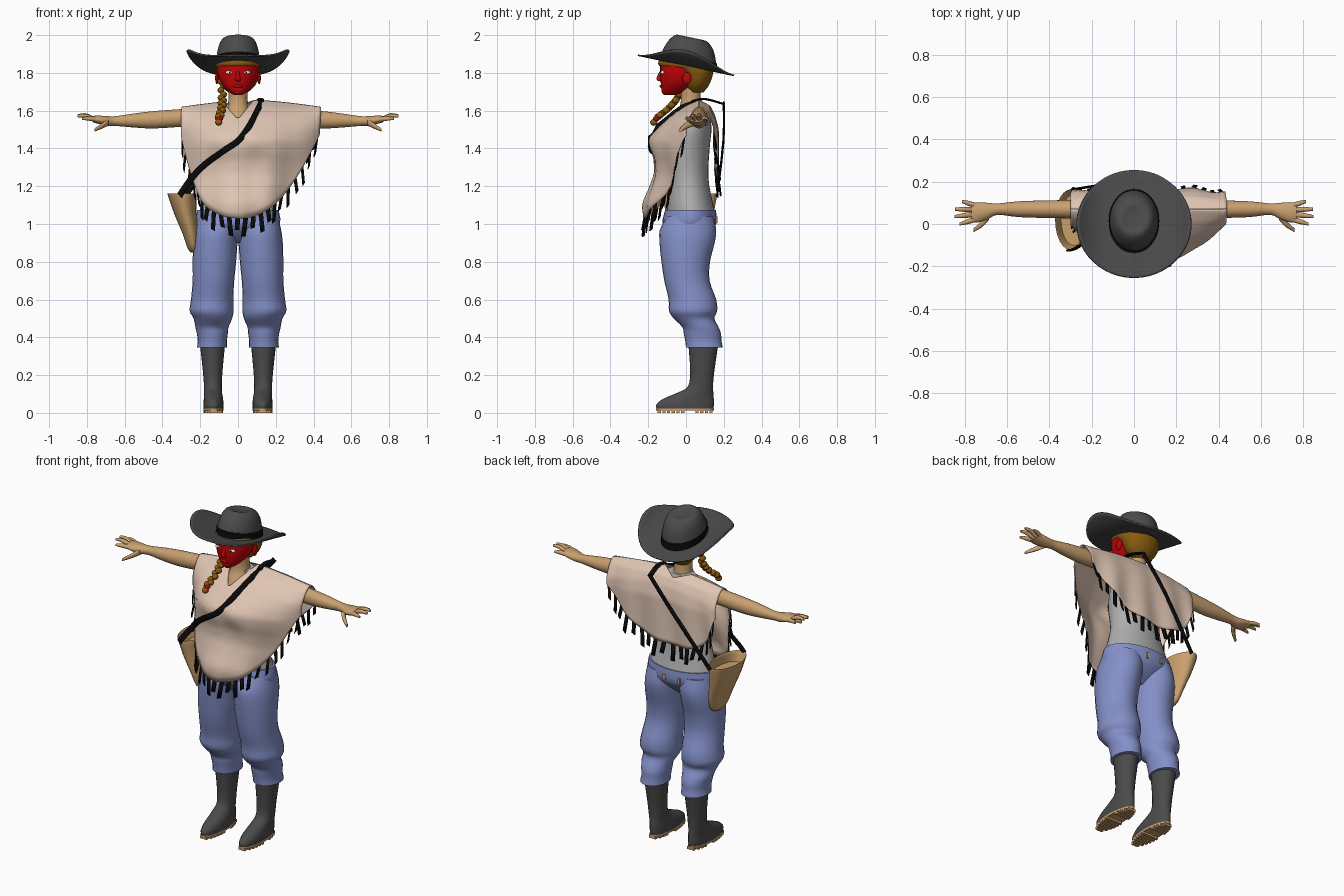
import bpy, bmesh, math
from mathutils import Vector

if "Cube" in bpy.data.objects:
    bpy.data.objects.remove(bpy.data.objects["Cube"])


def material(name, *rgb):
    m = bpy.data.materials.new(name)
    m.use_nodes = True
    m.diffuse_color = (*rgb, 1)
    m.node_tree.nodes["Principled BSDF"].inputs["Base Color"].default_value = (*rgb, 1)
    return m


GREY = material("charcoal felt", .07, .07, .07)
BLACK = material("black", .003, .003, .003)
CLOTH = material("beige wool", .74, .56, .45)
SKIN = material("skin", .58, .35, .16)
DENIM = material("blue denim", .23, .28, .58)
SHIRT = material("light grey shirt", .42, .42, .42)
RED = material("red face", .55, .001, .002)
HAIR = material("golden brown hair", .25, .105, .005)
TAN = material("tan leather", .58, .35, .15)
WHITE = material("eye white", .85, .85, .85)
X, Y, Z = Vector((1, 0, 0)), Vector((0, 1, 0)), Vector((0, 0, 1))


def finish(name, bm, mat, thickness=0, angle=50):
    bmesh.ops.recalc_face_normals(bm, faces=bm.faces)
    mesh = bpy.data.meshes.new(name)
    bm.to_mesh(mesh)
    bm.free()
    mesh.materials.append(mat)
    mesh.shade_smooth()
    mesh.set_sharp_from_angle(angle=math.radians(angle))
    obj = bpy.data.objects.new(name, mesh)
    bpy.context.collection.objects.link(obj)
    if thickness:
        mod = obj.modifiers.new("thickness", 'SOLIDIFY')
        mod.thickness, mod.offset = thickness, 0
    return obj


def spline(pts, t):
    """Catmull-Rom point on a list of tuples, t from 0 to 1."""
    n = len(pts) - 1
    i = min(int(t * n), n - 1)
    f = t * n - i
    a, b, c, d = (pts[min(max(k, 0), n)] for k in range(i - 1, i + 3))
    return [q + f / 2 * (r - p + f * (2 * p - 5 * q + 4 * r - s + f * (3 * (q - r) + s - p)))
            for p, q, r, s in zip(a, b, c, d)]


def loft(name, rings, mat, u=X, v=Y, sides=24, steps=3, tilt=0, caps=True, thickness=0):
    """Skin over oval rings (x, y, z, radius along u, radius along v)."""
    bm = bmesh.new()
    count = (len(rings) - 1) * steps
    rows = []
    for k in range(count + 1):
        x, y, z, ru, rv = spline(rings, k / count)
        row = []
        for j in range(sides):
            a = math.tau * j / sides
            p = Vector((x, y, z)) + u * (ru * math.cos(a)) + v * (rv * math.sin(a))
            p.z += tilt * p.y
            row.append(bm.verts.new(p))
        rows.append(row)
    for r, q in zip(rows, rows[1:]):
        for j in range(sides):
            i = (j + 1) % sides
            bm.faces.new((r[j], r[i], q[i], q[j]))
    if caps:
        bm.faces.new(rows[0])
        bm.faces.new(rows[-1])
    return finish(name, bm, mat, thickness)


def ball(name, loc, size, mat):
    bm = bmesh.new()
    bmesh.ops.create_uvsphere(bm, u_segments=16, v_segments=10, radius=1)
    for vert in bm.verts:
        vert.co = Vector(loc) + vert.co * Vector(size)
    return finish(name, bm, mat)


def box(bm, loc, size):
    for vert in bmesh.ops.create_cube(bm, size=1)["verts"]:
        vert.co = Vector(loc) + vert.co * Vector(size)


def span(x, z, rx, y0, y1):
    """Upright ring given by its front and back y."""
    return (x, (y0 + y1) / 2, z, rx, (y1 - y0) / 2)


def ramp(table, d):
    for (a, p), (b, q) in zip(table, table[1:]):
        if d <= b:
            return p + (q - p) * max(0, (d - a) / (b - a))
    return table[-1][1]


# Torso and trousers
loft("shirt", [span(0, 1.04, .21, -.1, .162), span(0, 1.12, .19, -.1, .14),
               span(0, 1.25, .155, -.1, .118), span(0, 1.4, .16, -.12, .125),
               span(0, 1.52, .165, -.07, .135), span(0, 1.6, .13, -.005, .11),
               span(0, 1.635, .075, -.015, .095)], SHIRT, sides=32)
loft("trouser_hips", [span(0, 1.075, .215, -.11, .158), span(0, 1, .222, -.125, .16),
                      span(0, .94, .16, -.085, .11), span(0, .9, .07, -.04, .06)], DENIM, sides=32)
bm = bmesh.new()
for x in (-.065, .035):
    box(bm, (x, .161, 1.022), (.014, .009, .034))
finish("belt_loops", bm, TAN)

for side, s in (("left", 1), ("right", -1)):
    leg = [(1.04, .108, .104, -.1, .145), (.97, .114, .114, -.138, .16), (.9, .12, .117, -.14, .152),
           (.8, .125, .115, -.13, .127), (.7, .13, .11, -.115, .125), (.6, .137, .112, -.092, .16),
           (.54, .14, .116, -.09, .165), (.5, .133, .102, -.065, .15), (.455, .138, .088, -.02, .172),
           (.42, .136, .082, -.012, .185), (.38, .136, .077, -.004, .188), (.345, .138, .079, 0, .195)]
    loft(side + "_trouser_leg", [span(s * x, z, r, a, b) for z, x, r, a, b in leg], DENIM)

    # Boots with treaded soles
    boot = [(.022, .13, .052, -.155, .145), (.045, .13, .053, -.157, .148),
            (.075, .13, .051, -.12, .147), (.105, .132, .048, -.05, .145),
            (.14, .133, .047, .01, .143), (.22, .134, .052, .022, .15), (.37, .135, .067, .012, .172)]
    loft(side + "_boot", [span(s * x, z, r, a, b) for z, x, r, a, b in boot], GREY)
    bm = bmesh.new()
    for k in range(12):
        y = -.142 + k * .025
        if k not in (6, 7):
            half = .052 * math.sqrt(1 - ((y + .004) / .153) ** 2)
            box(bm, (s * .13, y, .008), (2 * half, .017, .016))
    finish(side + "_sole_treads", bm, TAN)
    loft(side + "_sole", [span(s * .13, z, .053, -.158, .148) for z in (.012, .024)], TAN, steps=1)

    # Arms, hands and fingers
    arm = [(.1, .07, 1.575, .055, .05), (.25, .07, 1.565, .045, .047), (.44, .07, 1.552, .041, .046),
           (.55, .07, 1.548, .037, .037), (.645, .07, 1.545, .027, .026), (.69, .062, 1.545, .038, .026),
           (.74, .055, 1.552, .048, .022), (.77, .055, 1.556, .042, .016)]
    loft(side + "_arm", [(s * x, *rest) for x, *rest in arm], SKIN, Y, Z)
    loft(side + "_sleeve", [(s * x, .07, 1.57, r, r) for x, r in ((.1, .062), (.17, .056), (.23, .051))],
         SHIRT, Y, Z)
    tips = [((.75, .088), (.815, .107), 1.56), ((.76, .068), (.848, .07), 1.575),
            ((.76, .045), (.85, .035), 1.572), ((.75, .022), (.825, 0), 1.558)]
    for k, (a, b, z) in enumerate(tips):
        mid = ((a[0] + b[0]) / 2, (a[1] + b[1]) / 2)
        loft(f"{side}_finger_{k + 1}", [(s * a[0], a[1], 1.554, .013, .013),
             (s * mid[0], mid[1], z, .012, .012), (s * b[0], b[1], z, .007, .007)], SKIN, Y, Z, 10)
    loft(side + "_thumb", [(s * .685, .045, 1.54, .024, .02), (s * .715, .005, 1.522, .017, .016),
                           (s * .76, -.03, 1.497, .009, .009)], SKIN, Y, Z, 10)

# Neck and head
loft("neck", [(0, .005, 1.53, .075, .085), (0, .018, 1.58, .07, .075), (0, .026, 1.64, .052, .054),
              (0, .02, 1.75, .05, .052)], SKIN)
loft("face", [span(0, 1.682, .02, -.115, -.06), span(0, 1.698, .046, -.128, -.01),
              span(0, 1.74, .086, -.133, .05), span(0, 1.8, .108, -.137, .08),
              span(0, 1.86, .108, -.132, .09), span(0, 1.89, .09, -.1, .09)], RED, sides=32)
loft("hair", [span(0, 1.695, .05, .02, .09), span(0, 1.735, .092, -.01, .122),
              span(0, 1.79, .113, -.03, .142), span(0, 1.822, .117, -.08, .145),
              span(0, 1.838, .118, -.143, .145), span(0, 1.87, .114, -.14, .145),
              span(0, 1.89, .1, -.11, .13)], HAIR, sides=32)
loft("nose", [(0, -.13, 1.81, .008, .008), (0, -.14, 1.78, .011, .014),
              (0, -.138, 1.762, .016, .016), (0, -.128, 1.755, .01, .006)], RED, sides=12)
ball("lips", (0, -.128, 1.73), (.028, .012, .009), RED)
for side, s in (("left", 1), ("right", -1)):
    ball(side + "_eye", (s * .046, -.123, 1.802), (.02, .012, .01), WHITE)
    ball(side + "_pupil", (s * .044, -.133, 1.802), (.005, .004, .006), BLACK)
    ball(side + "_ear", (s * .112, .005, 1.772), (.009, .023, .032), RED)

# Braid
for k in range(14):
    x, y, z = spline([(-.085, -.02, 1.77), (-.083, -.04, 1.68), (-.085, -.085, 1.62), (-.098, -.148, 1.568)], k / 13)
    ball(f"braid_knot_{k + 1}", (x + .007 * (-1) ** k, y, z), (.018, .02, .017), HAIR)
ball("braid_tie", (-.1, -.157, 1.557), (.022, .019, .013), RED)
ball("braid_end", (-.102, -.17, 1.538), (.019, .02, .018), HAIR)

# Wide hat
TILT = -.21
loft("hat_crown", [(0, y, 1.84 + h, rx, ry) for h, y, rx, ry in
                   ((0, .015, .117, .147), (.05, .017, .114, .142), (.105, .025, .103, .122),
                    (.14, .028, .086, .096), (.153, .025, .062, .07), (.145, .02, .03, .04))],
     GREY, sides=40, tilt=TILT)
loft("hat_band", [(0, .015, 1.84 + h, r, r + .03) for h, r in ((0, .12), (.045, .118))],
     BLACK, sides=40, steps=1, tilt=TILT)
brim = loft("hat_brim", [(0, .015 * (1 - t), 1.84, .11 + .16 * t, .14 + .115 * t) for t in (0, .33, .67, 1)],
            GREY, sides=48, tilt=TILT, caps=False, thickness=.008)
for vert in brim.data.vertices:
    vert.co.z += .078 * (vert.co.x / .27) ** 4

# Poncho: two draped panels meeting on the shoulder line
FRONT = [(0, .07), (.03, 0), (.08, -.075), (.14, -.135), (.2, -.178), (.26, -.178), (.32, -.165),
         (.39, -.165), (.47, -.195), (.55, -.232), (.63, -.225)]
BACK = [(0, .07), (.03, .125), (.08, .15), (.15, .167), (.4, .165)]
HEM_F = [(-.3, 1.46), (-.25, 1.27), (-.19, 1.12), (-.1, 1.05), (.02, 1.03),
         (.13, 1.06), (.23, 1.14), (.33, 1.28), (.43, 1.47)]
HEM_B = [(-.3, 1.46), (-.24, 1.3), (-.12, 1.24), (.03, 1.24), (.18, 1.27), (.31, 1.36), (.43, 1.48)]
COLS, ROWS = 48, 26


def drape(u, v, hem, table, way, notch):
    e = abs(2 * u - 1)
    xt, shoulder = -.3 + .74 * u, 1.655 - .038 * e ** 1.5
    xh, zh = spline(hem, u)
    top = shoulder - notch * max(0, 1 - abs(xt) / .085)
    w = v ** 1.5
    x, z = xt + (xh - xt) * w, top + (zh - top) * w
    d = max(0, shoulder - z)
    edge = .07 + way * .075 * math.sqrt(min(1, d / .1))
    power = 3 - 1.7 * w if way < 0 else 3
    y = edge + (ramp(table, d) - edge) * (1 - e ** power)
    y += .009 * math.sin(u * 26) * w
    if way < 0:
        y -= .02 * math.exp(-((abs(x) - .085) ** 2 + (z - 1.44) ** 2) / .004)
    return Vector((x, y, z))


front_points = []
for name, hem, table, way, notch, tassels in (("front", HEM_F, FRONT, -1, .1, 22), ("back", HEM_B, BACK, 1, .03, 17)):
    bm = bmesh.new()
    grid = [[bm.verts.new(drape(i / COLS, j / ROWS, hem, table, way, notch)) for j in range(ROWS + 1)]
            for i in range(COLS + 1)]
    if way < 0:
        front_points = [vert.co.copy() for col in grid for vert in col]
    for a, b in zip(grid, grid[1:]):
        for j in range(ROWS):
            bm.faces.new((a[j], b[j], b[j + 1], a[j + 1]))
    finish("poncho_" + name, bm, CLOTH, .006, 80)
    # Tassels hanging along the hem
    bm = bmesh.new()
    for k in range(tassels):
        u = (k + .5) / tassels
        p, q = (drape(u + h, 1, hem, table, way, notch) for h in (-.008, .008))
        along = (q - p).normalized() * .0125
        mid = (p + q) / 2
        drop = Vector((.012 * math.sin(k * 5), .012 * way, -.08 - .018 * math.sin(k * 3)))
        bm.faces.new([bm.verts.new(c) for c in
                      (mid - along, mid + along, mid + along + drop, mid - along + drop)])
    finish("poncho_fringe_" + name, bm, BLACK, .006)

# Shoulder bag and strap
loft("bag", [(-.232, .02, .85, .02, .045), (-.237, .02, .875, .031, .078), (-.25, .02, .95, .044, .104),
             (-.28, .02, 1.06, .06, .127), (-.296, .02, 1.155, .076, .145),
             (-.296, .02, 1.15, .07, .138), (-.285, .02, 1.1, .06, .122)], TAN)
slant = Vector((.72, 0, -.69))
route = [(-.31, 1.15), (-.24, 1.25), (-.17, 1.32), (-.08, 1.385), (0, 1.44), (.06, 1.52), (.125, 1.645)]
rings = []
for k in range(25):
    x, z = spline(route, k / 24)
    near = min(front_points, key=lambda p: (p.x - x) ** 2 + (p.z - z) ** 2)
    y = near.y - .012 if x > -.2 else -.125 + (near.y + .113) * max(0, (x + .31) / .11)
    rings.append((x, y, z, .017, .006))
loft("strap_front", rings, BLACK, slant, Y, 8, 1)
loft("strap_shoulder", [(.122, .03, 1.65, .017, .006), (.118, .1, 1.662, .017, .006),
                        (.105, .2, 1.635, .017, .006)], BLACK, X, Z, 8)
loft("strap_back", [(.105, .2, 1.64, .015, .006), (-.06, .198, 1.44, .015, .006),
                    (-.28, .165, 1.15, .015, .006)], BLACK, slant, Y, 8)
